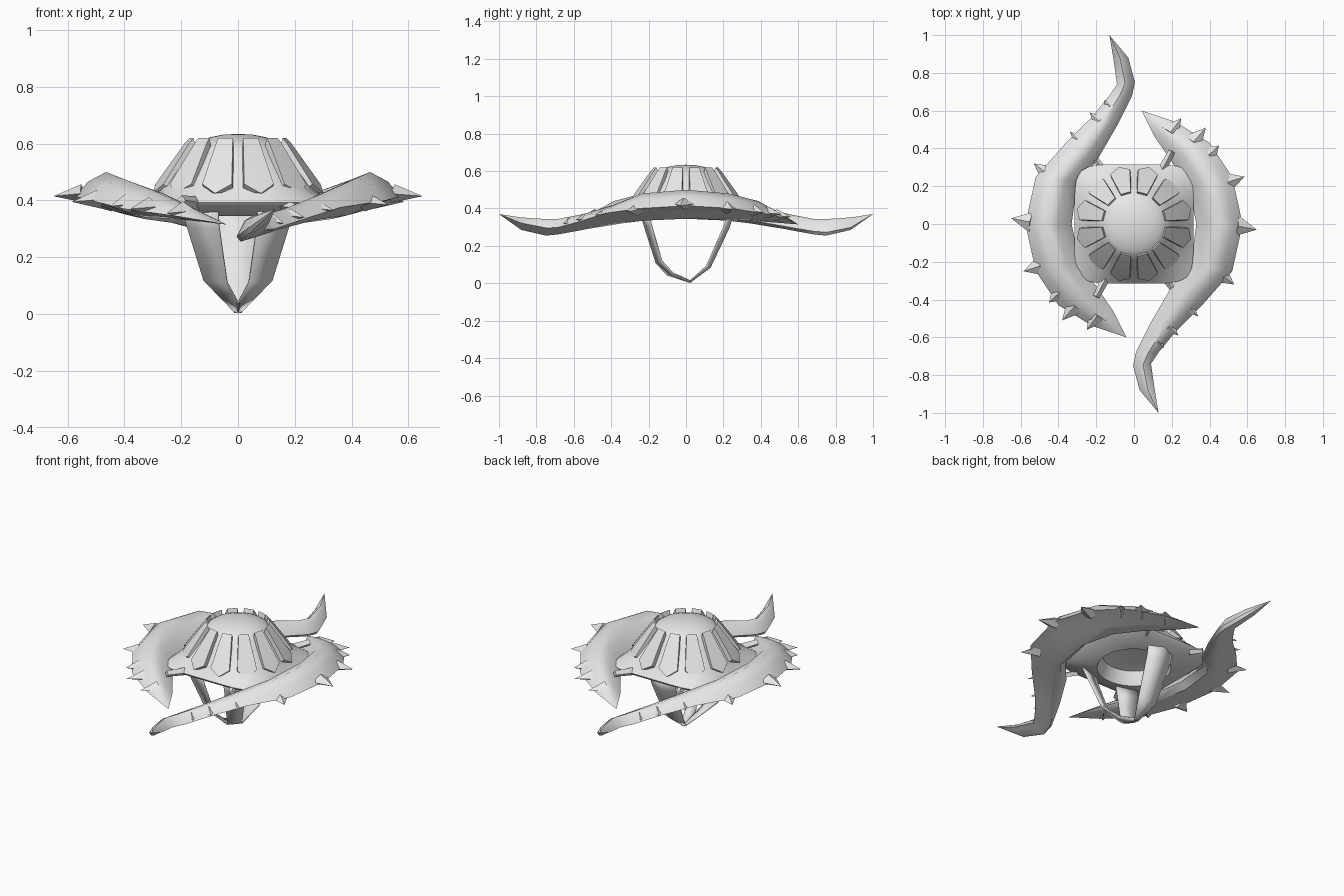
import bpy, bmesh, math
from mathutils import Vector, Matrix

if "Cube" in bpy.data.objects:
    bpy.data.objects.remove(bpy.data.objects["Cube"])

metal = bpy.data.materials.new("light_grey")
metal.diffuse_color = (0.8, 0.8, 0.8, 1)
metal.use_nodes = True
metal.node_tree.nodes["Principled BSDF"].inputs["Base Color"].default_value = metal.diffuse_color


def finish(name, bm, angle=35):
    bmesh.ops.recalc_face_normals(bm, faces=bm.faces)
    me = bpy.data.meshes.new(name)
    bm.to_mesh(me)
    bm.free()
    me.materials.append(metal)
    ob = bpy.data.objects.new(name, me)
    bpy.context.collection.objects.link(ob)
    bpy.ops.object.select_all(action='DESELECT')
    ob.select_set(True)
    bpy.context.view_layer.objects.active = ob
    bpy.ops.object.shade_smooth_by_angle(angle=math.radians(angle))
    return ob


def loft(bm, rings, start, end):
    """Skin closed rings and close both ends to a point."""
    vr = [[bm.verts.new(p) for p in r] for r in rings]
    n = len(vr[0])
    for a, b in zip(vr, vr[1:]):
        for i in range(n):
            bm.faces.new((a[i], a[(i + 1) % n], b[(i + 1) % n], b[i]))
    for ring, p in ((vr[0], start), (vr[-1], end)):
        v = bm.verts.new(p)
        for i in range(n):
            bm.faces.new((ring[i], ring[(i + 1) % n], v))


def hull(bm, points):
    vs = [bm.verts.new(p) for p in points]
    bmesh.ops.convex_hull(bm, input=vs)


def cone(bm, base, tip, radius, sides=4, tip_radius=0.0, flat=1.0):
    """Cone from base to tip, optionally flattened in height."""
    base, tip = Vector(base), Vector(tip)
    d = tip - base
    m = d.to_track_quat('Z', 'Y').to_matrix().to_4x4()
    m.translation = (base + tip) / 2
    squash = Matrix.Translation(tip) @ Matrix.Diagonal((1, 1, flat, 1)) \
        @ Matrix.Translation(-tip)
    bmesh.ops.create_cone(bm, cap_ends=True, segments=sides, radius1=radius,
                          radius2=tip_radius, depth=d.length,
                          matrix=squash @ m)


# Domed body: round crown flaring to a square lip, hollow underneath
def body_ring(s, z, n, count=48):
    out = []
    for i in range(count):
        a = 2 * math.pi * i / count
        c, t = math.cos(a), math.sin(a)
        r = s / (abs(c) ** n + abs(t) ** n) ** (1 / n)
        out.append((r * c, r * t, z))
    return out


bm = bmesh.new()
profile = [(.05, .632, 2), (.10, .622, 2), (.14, .608, 2), (.17, .588, 2),
           (.20, .55, 2), (.265, .452, 2.5), (.315, .393, 6), (.305, .38, 6),
           (.20, .345, 2), (.17, .42, 2)]
loft(bm, [body_ring(*p) for p in profile], (0, 0, .634), (0, 0, .46))
finish("dome_body", bm, 45)

# Twelve broad flared panels around the crown
bm = bmesh.new()
for k in range(12):
    a = math.radians(15 + 30 * k)
    c, s = math.cos(a), math.sin(a)
    pts = [(.155, .026, .57), (.170, .028, .619), (.185, .030, .603),
           (.25, .052, .43), (.286, .054, .458)]
    pts = [(r, w * f, z) for r, w, z in pts for f in (-1, 1)]
    pts.append((.312, 0, .425))
    hull(bm, [(r * c - w * s, r * s + w * c, z) for r, w, z in pts])
finish("dome_panels", bm, 20)

# Curved blades: inner x, y, z, ridge z, outer x, y, z
stations = [
    (.11, .46, .325, .375, .22, .54, .345),
    (.20, .33, .335, .44, .40, .43, .37),
    (.29, .20, .34, .48, .52, .25, .40),
    (.33, .00, .345, .50, .575, .00, .415),
    (.30, -.22, .335, .48, .52, -.25, .40),
    (.20, -.33, .32, .42, .36, -.43, .375),
    (.09, -.52, .29, .37, .22, -.57, .33),
    (.01, -.68, .262, .345, .13, -.68, .30),
    (-.005, -.75, .255, .343, .09, -.74, .295),
    (.03, -.88, .285, .352, .11, -.88, .322),
]
# Spike tips along the outer edge, with the base point of each
spikes = [((.65, -.03, .415), (.545, -.01)), ((.585, .25, .395), (.49, .22)),
          ((.45, .415, .38), (.39, .36)), ((.38, .51, .37), (.31, .43)),
          ((.25, .56, .355), (.19, .48)), ((.53, -.32, .385), (.45, -.26)),
          ((.34, -.49, .365), (.28, -.43)), ((.235, -.59, .34), (.18, -.54)),
          ((.16, -.655, .32), (.12, -.62))]


def blade(name, f):
    def turn(p):
        return Vector((f * p[0], f * p[1], p[2]))

    bm = bmesh.new()
    rings = []
    for ix, iy, iz, rz, ox, oy, oz in stations:
        h = rz - iz

        def at(t, z):
            return turn((ix + t * (ox - ix), iy + t * (oy - iy), z))
        # inner wall, rounded top, thin outer lip, full underside
        rings.append([at(0, iz + .2 * h), at(.3, iz + .84 * h), at(.55, rz),
                      at(.8, oz + .62 * (rz - oz)), at(1, oz),
                      at(.75, iz + .72 * (oz - iz)),
                      at(.42, iz + .1 * h), at(.15, iz)])
    loft(bm, rings, turn((.04, .60, .315)), turn((.13, -1.0, .37)))
    finish(name, bm, 50)

    bm = bmesh.new()
    for tip, (bx, by) in spikes:
        size = .055 if by > -.4 else .038
        cone(bm, turn((bx, by, tip[2] + .015)), turn(tip), size, flat=.6)
    # short struts tying the blade to the body
    cone(bm, turn((.14, .27, .39)), turn((.20, .385, .40)), .024, 4, .018)
    cone(bm, turn((.16, -.28, .38)), turn((.20, -.34, .375)), .02, 4, .014)
    finish(name + "_spikes", bm, 20)


blade("right_blade", 1)
blade("left_blade", -1)


# Straps below the body: rows of points across, given thickness
def strap(name, rows):
    bm = bmesh.new()
    grid = [[bm.verts.new(p) for p in r] for r in rows]
    for a, b in zip(grid, grid[1:]):
        for i in range(len(a) - 1):
            bm.faces.new((a[i], a[i + 1], b[i + 1], b[i]))
    ob = finish(name, bm, 40)
    mod = ob.modifiers.new("thickness", 'SOLIDIFY')
    mod.thickness = .008
    mod.offset = 0


# y, z, inner x, outer x, backward sweep of the outer edge
front = [(-.24, .37, .07, .20, .035), (-.22, .30, .065, .18, .035),
         (-.16, .11, .038, .12, .03), (-.10, .045, .003, .055, .03),
         (.02, .006, .0, .012, .01)]
for side, f in (("left", -1), ("right", 1)):
    strap("front_strap_" + side,
          [((f * i, y, z), (f * o, y + d, z + d * .3))
           for y, z, i, o, d in front])
back = [(.25, .37, .085), (.23, .30, .08), (.128, .085, .06),
        (.02, .006, .012)]
strap("back_strap", [((-w, y - .3 * w, z + .1 * w), (0, y, z),
                      (w, y - .3 * w, z + .1 * w)) for y, z, w in back])
